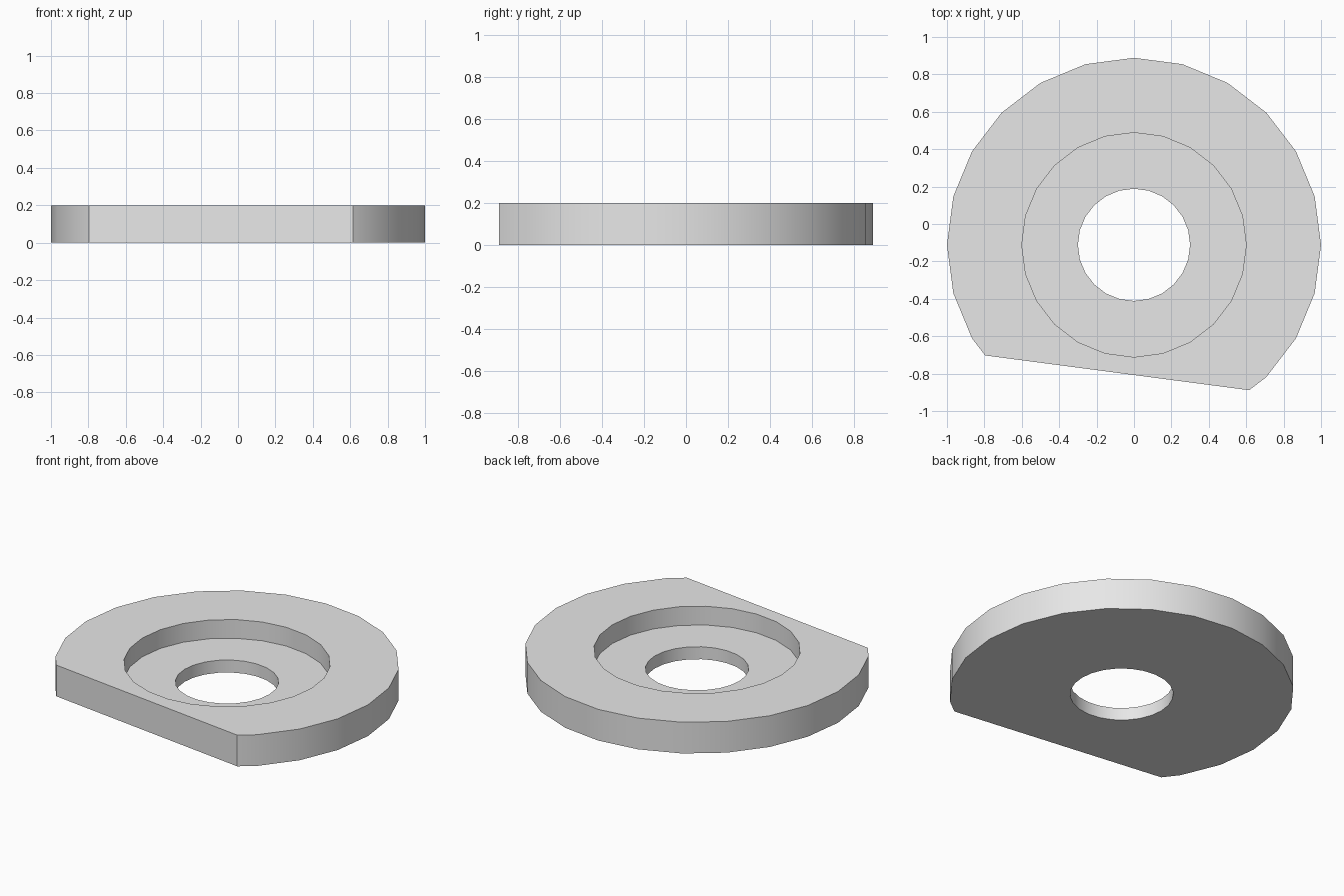
import bpy
import bmesh
from math import cos, sin, pi, radians
from mathutils import Vector

cube = bpy.data.objects.get("Cube")
if cube:
    bpy.data.objects.remove(cube, do_unlink=True)

SIDES = 24
# Cross-section (radius, height): rim, counterbore wall, seat, through hole
PROFILE = [(1, 0), (1, 0.2), (0.6, 0.2), (0.6, 0.08), (0.3, 0.08), (0.3, 0)]

# One plain grey metal
metal = bpy.data.materials.new("grey_metal")
metal.use_nodes = True
grey = (0.8, 0.8, 0.8, 1)
metal.diffuse_color = grey
metal.node_tree.nodes["Principled BSDF"].inputs["Base Color"].default_value = grey

# Washer body: closed cross-section turned around the z axis
bm = bmesh.new()
rings = []
for i in range(SIDES):
    a = 2 * pi * i / SIDES
    rings.append([bm.verts.new((r * cos(a), r * sin(a), z)) for r, z in PROFILE])
for i in range(SIDES):
    here, there = rings[i], rings[(i + 1) % SIDES]
    for j in range(len(PROFILE)):
        k = (j + 1) % len(PROFILE)
        bm.faces.new((here[j], there[j], there[k], here[k]))

# Slanted flat on the front edge
a = radians(262.5)
normal = Vector((cos(a), sin(a), 0))
bmesh.ops.bisect_plane(bm, geom=bm.verts[:] + bm.edges[:] + bm.faces[:],
                       plane_co=normal * 0.69, plane_no=normal, clear_outer=True)
bmesh.ops.holes_fill(bm, edges=[e for e in bm.edges if e.is_boundary], sides=0)
bmesh.ops.recalc_face_normals(bm, faces=bm.faces[:])

# Centre front to back
ys = [v.co.y for v in bm.verts]
bmesh.ops.translate(bm, verts=bm.verts[:], vec=(0, -(min(ys) + max(ys)) / 2, 0))

mesh = bpy.data.meshes.new("washer_body")
bm.to_mesh(mesh)
bm.free()
mesh.materials.append(metal)
washer = bpy.data.objects.new("washer_body", mesh)
bpy.context.collection.objects.link(washer)

# Smooth round walls, sharp rims
bpy.ops.object.select_all(action="DESELECT")
washer.select_set(True)
bpy.context.view_layer.objects.active = washer
bpy.ops.object.shade_smooth_by_angle(angle=radians(30))
